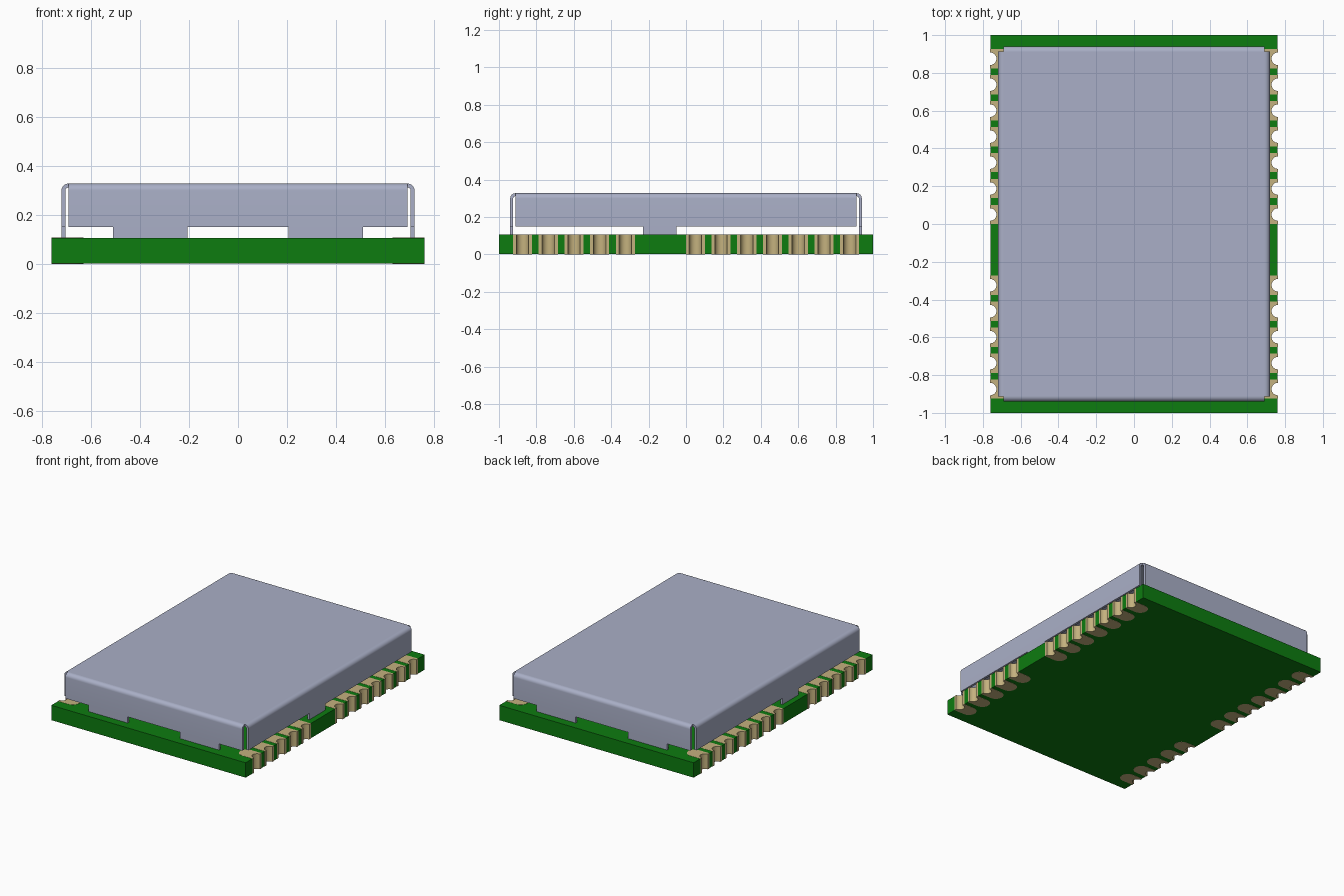
import bpy, bmesh, math

cube = bpy.data.objects.get("Cube")
if cube:
    bpy.data.objects.remove(cube, do_unlink=True)


def material(name, rgb):
    m = bpy.data.materials.new(name)
    m.use_nodes = True
    m.diffuse_color = (*rgb, 1)
    m.node_tree.nodes["Principled BSDF"].inputs["Base Color"].default_value = (*rgb, 1)
    return m


GREEN = material("board green", (0.004, 0.2, 0.005))
GOLD = material("pad gold", (0.55, 0.44, 0.21))
METAL = material("shield metal", (0.40, 0.43, 0.57))


def prism(name, outline, place, a, b, mat):
    """Extrude a 2D outline from depth a to b; place(u, v, depth) gives a 3D point."""
    bm = bmesh.new()
    ends = [[bm.verts.new(place(u, v, d)) for u, v in outline] for d in (a, b)]
    n = len(outline)
    bm.faces.new(ends[0])
    bm.faces.new(ends[1])
    for i in range(n):
        j = (i + 1) % n
        bm.faces.new((ends[0][i], ends[0][j], ends[1][j], ends[1][i]))
    bmesh.ops.recalc_face_normals(bm, faces=bm.faces)
    mesh = bpy.data.meshes.new(name)
    bm.to_mesh(mesh)
    bm.free()
    mesh.materials.append(mat)
    obj = bpy.data.objects.new(name, mesh)
    bpy.context.collection.objects.link(obj)
    bpy.ops.object.select_all(action='DESELECT')
    obj.select_set(True)
    bpy.context.view_layer.objects.active = obj
    bpy.ops.object.shade_smooth_by_angle(angle=math.radians(35))
    return obj


def arc(cx, cy, r, start, end, steps=8):
    angles = [math.radians(start + (end - start) * i / steps) for i in range(steps + 1)]
    return [(cx + r * math.cos(t), cy + r * math.sin(t)) for t in angles]


def flat(u, v, d):
    return (u, v, d)


# Board with half-round notches along both long edges
HX, HY, BOARD_Z = 0.76, 1.0, 0.107
PITCH, NOTCH = 0.1375, 0.034
pad_ys = [-0.874 + PITCH * i for i in range(5)] + [0.05 + PITCH * i for i in range(7)]

right_edge = [(HX, -HY)]
for y in pad_ys:
    right_edge += arc(HX, y, NOTCH, 270, 90, 12)
right_edge.append((HX, HY))
left_edge = [(-x, y) for x, y in reversed(right_edge)]
prism("circuit_board", right_edge + left_edge, flat, 0.001, BOARD_Z - 0.001, GREEN)

# Gold edge pads, rounded on the inner end and notched on the outer end
PAD_HALF, PAD_IN, EDGE = 0.051, 0.63, HX + 0.0012
for side, label in ((1, "left"), (-1, "right")):
    for i, y in enumerate(pad_ys):
        shape = [(EDGE, y - PAD_HALF)]
        shape += arc(EDGE, y, NOTCH - 0.001, 270, 90, 12)
        shape += [(EDGE, y + PAD_HALF)]
        shape += arc(PAD_IN + PAD_HALF, y, PAD_HALF, 90, 270, 12)
        prism(f"edge_pad_{label}_{i + 1}", [(side * u, v) for u, v in shape],
              flat, 0, BOARD_Z, GOLD)

# Shield can: flat lid, four folded walls with open corner slits, and feet
SX, SY, TOP, T, R = 0.72, 0.94, 0.327, 0.016, 0.028
WALL_LOW = 0.15
lid_x, lid_y = SX - R, SY - R
prism("shield_lid", [(-lid_x, -lid_y), (lid_x, -lid_y), (lid_x, lid_y), (-lid_x, lid_y)],
      flat, TOP - T, TOP, METAL)


def wall_profile(reach):
    """Cross-section of a wall folded down from the lid."""
    c = reach - R
    return (arc(c, TOP - R, R, 90, 0) + [(reach, WALL_LOW), (reach - T, WALL_LOW)]
            + arc(c, TOP - R, R - T, 0, 90))


def foot_profile(reach):
    return [(reach, BOARD_Z - 0.002), (reach, WALL_LOW),
            (reach - T, WALL_LOW), (reach - T, BOARD_Z - 0.002)]


for s, side, end in ((1, "left", "back"), (-1, "right", "front")):
    def along_y(u, v, d):
        return (s * u, d, v)

    def along_x(u, v, d):
        return (d, s * u, v)

    prism(f"shield_wall_{side}", wall_profile(SX), along_y, -lid_y, lid_y, METAL)
    prism(f"shield_foot_{side}", foot_profile(SX), along_y, -0.23, -0.05, METAL)
    prism(f"shield_wall_{end}", wall_profile(SY), along_x, -lid_x, lid_x, METAL)
    for k, (a, b) in enumerate(((-0.51, -0.205), (0.205, 0.51))):
        prism(f"shield_foot_{end}_{k + 1}", foot_profile(SY), along_x, a, b, METAL)
